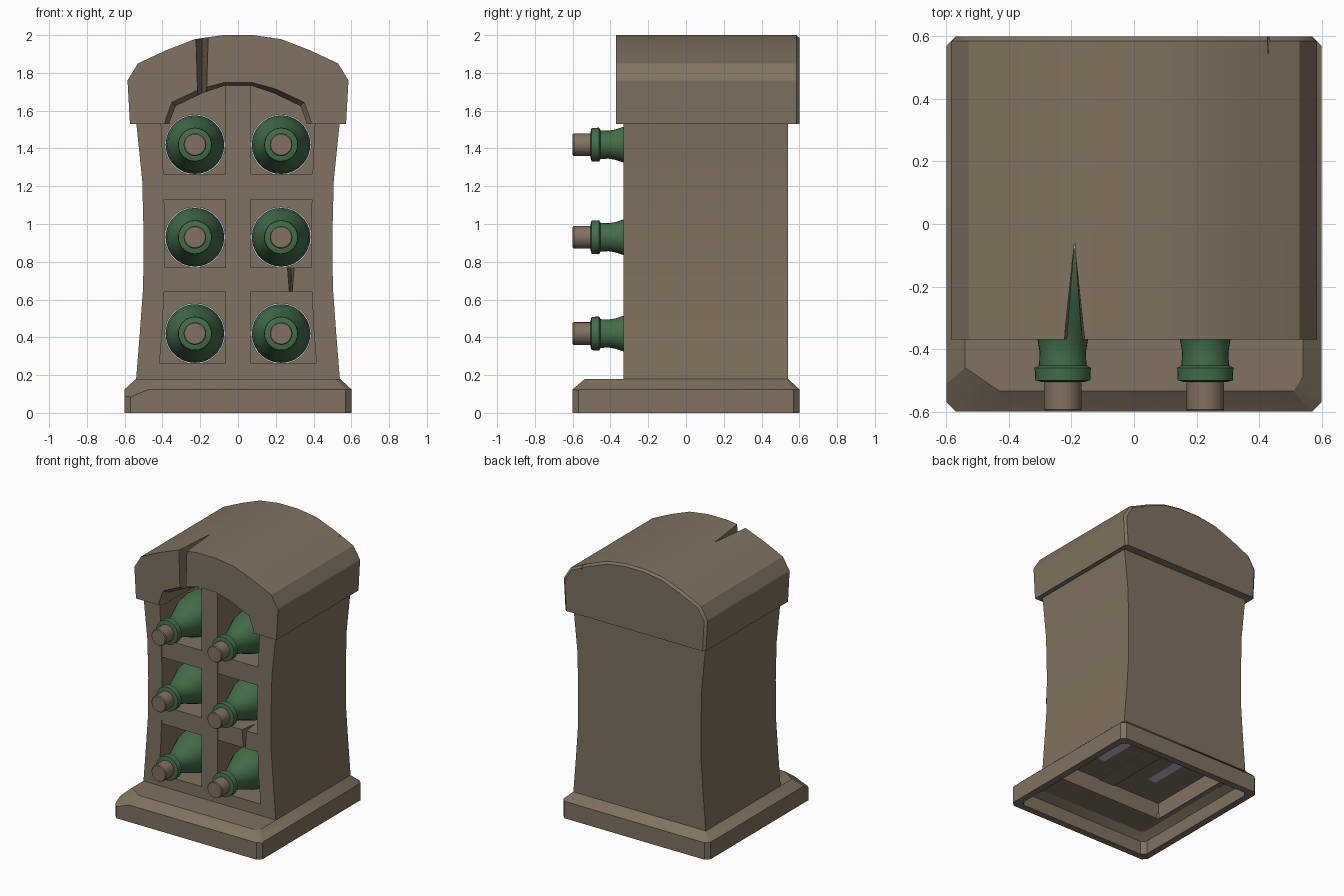
import bpy, bmesh, math
from mathutils import Vector

cube = bpy.data.objects.get("Cube")
if cube:
    bpy.data.objects.remove(cube, do_unlink=True)


def material(name, rgb):
    m = bpy.data.materials.new(name)
    m.use_nodes = True
    m.diffuse_color = (*rgb, 1)
    m.node_tree.nodes["Principled BSDF"].inputs["Base Color"].default_value = (*rgb, 1)
    return m


STONE = material("brown stone", (0.215, 0.17, 0.115))
GLASS = material("green glass", (0.055, 0.155, 0.065))
CORK = material("cork", (0.225, 0.165, 0.12))
PAPER = material("pale label", (0.5, 0.52, 0.6))


def add(name, bm, mat):
    bmesh.ops.recalc_face_normals(bm, faces=bm.faces)
    mesh = bpy.data.meshes.new(name)
    bm.to_mesh(mesh)
    bm.free()
    mesh.materials.append(mat)
    ob = bpy.data.objects.new(name, mesh)
    bpy.context.collection.objects.link(ob)
    return ob


def loft(name, rings, mat=STONE, closed=False):
    """Skin a list of equal-length point rings; cap the ends or join them in a loop."""
    bm = bmesh.new()
    loops = [[bm.verts.new(p) for p in ring] for ring in rings]
    n = len(loops[0])
    pairs = list(zip(loops, loops[1:]))
    if closed:
        pairs.append((loops[-1], loops[0]))
    for a, b in pairs:
        for i in range(n):
            j = (i + 1) % n
            bm.faces.new((a[i], a[j], b[j], b[i]))
    if not closed:
        bm.faces.new(loops[0])
        bm.faces.new(loops[-1])
    return add(name, bm, mat)


def mirrored(half):
    """Complete a right-hand (x, z) outline, listed bottom to top."""
    return half + [(-x, z) for x, z in reversed(half)]


def at_y(profile, y, scale=1, base=1.53):
    return [(x * scale, y, base + (z - base) * scale) for x, z in profile]


def box(name, x0, x1, y0, y1, z0, z1):
    outline = [(x0, z0), (x1, z0), (x1, z1), (x0, z1)]
    return loft(name, [at_y(outline, y0), at_y(outline, y1)])


def select(ob):
    bpy.ops.object.select_all(action="DESELECT")
    ob.select_set(True)
    bpy.context.view_layer.objects.active = ob


def cut(ob, cutter):
    mod = ob.modifiers.new("cut", "BOOLEAN")
    mod.operation, mod.solver, mod.object = "DIFFERENCE", "EXACT", cutter
    select(ob)
    bpy.ops.object.modifier_apply(modifier=mod.name)
    bpy.data.objects.remove(cutter, do_unlink=True)


def smooth(ob, angle=30):
    select(ob)
    bpy.ops.object.shade_smooth_by_angle(angle=math.radians(angle))


def wedge(x, y0, y1, w, z0, z1, w_low):
    """Crack cutter: wide at y0, closing to a point at y1."""
    return loft("crack", [[(x - k, y0, z), (x + k, y0, z), (x, y1, z)]
                          for k, z in ((w_low, z0), (w, z1))])


# Plinth: hollow frame with a chamfered top edge
def frame(hx, y0, y1, c, z):
    return [(hx - c, y0, z), (hx, y0 + c, z), (hx, y1 - c, z), (hx - c, y1, z),
            (c - hx, y1, z), (-hx, y1 - c, z), (-hx, y0 + c, z), (c - hx, y0, z)]


plinth = loft("plinth", [
    frame(0.6, -0.6, 0.6, 0.03, 0), frame(0.6, -0.6, 0.6, 0.03, 0.125),
    frame(0.54, -0.535, 0.54, 0.01, 0.18), frame(0.46, -0.29, 0.5, 0.01, 0.18),
    frame(0.46, -0.29, 0.5, 0.01, 0.14), frame(0.5, -0.5, 0.52, 0.02, 0.14),
    frame(0.55, -0.55, 0.55, 0.03, 0.1), frame(0.55, -0.55, 0.55, 0.03, 0)], closed=True)


# Chipped front corners of the plinth
def chip(a, b, c):
    bm = bmesh.new()
    bm.from_mesh(plinth.data)
    a, b, c = Vector(a), Vector(b), Vector(c)
    normal = (b - a).cross(c - a)
    if normal.dot(c) < normal.dot(a * 0.5):
        normal = -normal
    if normal.dot(a) < 0:
        normal = -normal
    out = bmesh.ops.bisect_plane(bm, geom=bm.verts[:] + bm.edges[:] + bm.faces[:],
                                 plane_co=a, plane_no=normal, clear_outer=True)
    edges = [e for e in out["geom_cut"] if isinstance(e, bmesh.types.BMEdge)]
    bmesh.ops.holes_fill(bm, edges=edges)
    bmesh.ops.recalc_face_normals(bm, faces=bm.faces)
    bm.to_mesh(plinth.data)
    bm.free()


chip((-0.54, -0.46, 0.18), (-0.43, -0.535, 0.18), (-0.6, -0.57, 0.09))
chip((0.54, -0.49, 0.18), (0.51, -0.535, 0.18), (0.6, -0.57, 0.12))
smooth(plinth)

# Waisted body, hollowed from the front and from below
body_half = [(0.54, 0.17), (0.52, 0.42), (0.502, 0.67), (0.5, 0.95), (0.507, 1.23), (0.54, 1.55)]
body = loft("body", [at_y(mirrored(body_half), y) for y in (-0.33, 0.54)])
bay_half = [(0.415, 0.265), (0.4, 0.45), (0.39, 0.67), (0.387, 0.95), (0.393, 1.23), (0.41, 1.6)]
cut(body, loft("bay", [at_y(mirrored(bay_half), y) for y in (-0.4, 0.47)]))
cut(body, box("underside", -0.46, 0.46, -0.29, 0.5, 0.1, 0.262))
smooth(body)

# Divider and shelves
divider = box("divider", -0.065, 0.065, -0.33, 0.48, 0.255, 1.77)
for name, z0, z1 in (("lower_shelf", 0.64, 0.77), ("upper_shelf", 1.13, 1.265)):
    shelf = box(name, -0.43, 0.43, -0.326, 0.48, z0, z1)
    if name == "lower_shelf":
        cut(shelf, wedge(0.28, -0.34, -0.2, 0.02, z0 - 0.01, z1 + 0.01, 0.008))

# Arched cap with an arched opening and cracks
cap_half = [(0.572, 1.53), (0.585, 1.76), (0.53, 1.85), (0.38, 1.92), (0.23, 1.978), (0.08, 2.0)]
cap_line = mirrored(cap_half)
cap = loft("cap", [at_y(cap_line, -0.37), at_y(cap_line, 0.585), at_y(cap_line, 0.6, 0.97)])
arch_half = [(0.388, 1.45), (0.385, 1.55), (0.35, 1.645), (0.2, 1.715), (0.07, 1.75)]
inner_half = [(0.365, 1.45), (0.362, 1.54), (0.33, 1.625), (0.19, 1.692), (0.07, 1.732)]
outer, inner = mirrored(arch_half), mirrored(inner_half)
cut(cap, loft("arch", [at_y(outer, -0.4), at_y(outer, -0.368),
                       at_y(inner, -0.33), at_y(inner, 0.47)]))
cut(cap, wedge(-0.19, -0.38, -0.055, 0.035, 1.6, 2.05, 0.022))
cut(cap, wedge(0.43, 0.61, 0.54, 0.005, 1.87, 1.95, 0.002))
smooth(cap)


# Bottles: turned around the y axis
def lathe(name, profile, mat, sides=28):
    turn = [2 * math.pi * i / sides for i in range(sides)]
    ob = loft(name, [[(r * math.cos(a), y, r * math.sin(a)) for a in turn]
                     for r, y in profile], mat)
    smooth(ob, 35)
    return ob


parts = [
    lathe("bottle", [(0.07, -0.505), (0.088, -0.5), (0.09, -0.46), (0.076, -0.452),
                     (0.074, -0.41), (0.08, -0.375), (0.095, -0.33), (0.122, -0.26),
                     (0.145, -0.2), (0.155, -0.13), (0.155, 0.42), (0.14, 0.44)], GLASS),
    lathe("cork", [(0.055, -0.6), (0.06, -0.594), (0.06, -0.49)], CORK),
    lathe("label", [(0.154, -0.08), (0.162, -0.08), (0.162, 0.28), (0.154, 0.28)], PAPER),
]
spots = [(x, z) for z in (0.42, 0.93, 1.42) for x in (-0.228, 0.228)]
for part in parts:
    for i, (x, z) in enumerate(spots):
        ob = part if i == 0 else part.copy()
        if i:
            bpy.context.collection.objects.link(ob)
        ob.location = (x, 0, z)
